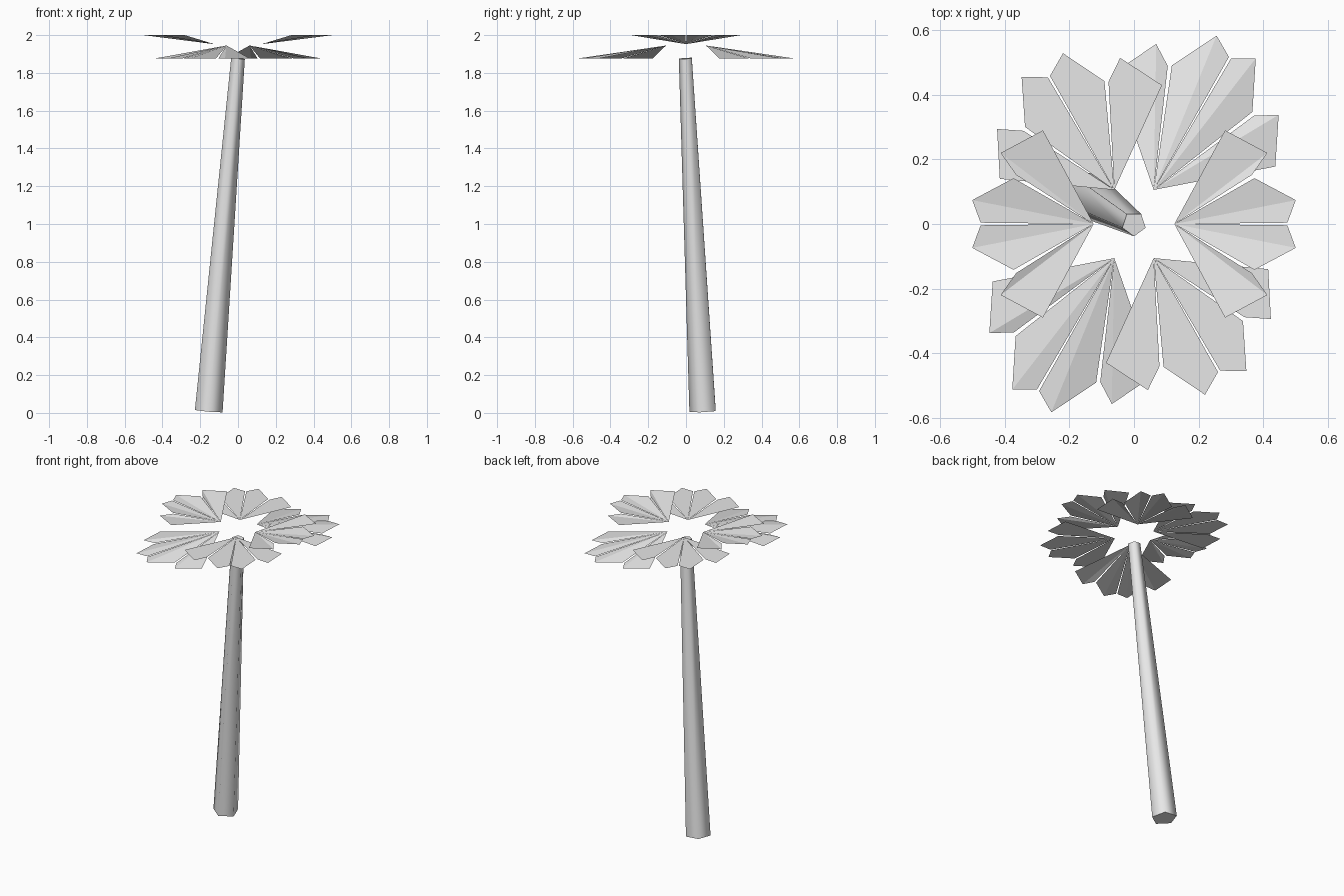
import bpy, bmesh, math
from mathutils import Vector, Matrix

cube = bpy.data.objects.get("Cube")
if cube:
    bpy.data.objects.remove(cube)

# Single pale grey colour
grey = bpy.data.materials.new("pale_grey")
grey.use_nodes = True
grey.diffuse_color = (0.8, 0.8, 0.8, 1)
grey.node_tree.nodes["Principled BSDF"].inputs["Base Color"].default_value = (0.8, 0.8, 0.8, 1)


def finish(bm, name):
    mesh = bpy.data.meshes.new(name)
    bm.to_mesh(mesh)
    bm.free()
    mesh.materials.append(grey)
    obj = bpy.data.objects.new(name, mesh)
    bpy.context.collection.objects.link(obj)
    return obj


def trunk():
    """Leaning, tapered five-sided trunk with caps square to its axis."""
    bm = bmesh.new()
    base, top = Vector((-0.155, 0.095, 0.01)), Vector((0, 0, 1.877))
    axis = (top - base).normalized()
    rings = []
    for centre, radius in ((base, 0.077), (top, 0.038)):
        ring = []
        for i in range(5):
            a = math.radians(72 * i - 90)
            x, y = radius * math.cos(a), radius * math.sin(a)
            z = -(axis.x * x + axis.y * y) / axis.z
            ring.append(bm.verts.new(centre + Vector((x, y, z))))
        rings.append(ring)
    low, high = rings
    for i in range(5):
        j = (i + 1) % 5
        bm.faces.new((low[i], low[j], high[j], high[i])).smooth = True
    for cap in (low[::-1], high):
        for edge in bm.faces.new(cap).edges:
            edge.smooth = False
    finish(bm, "trunk")


def leaf_fan(name, outline, apex_radius, angle, z_in, z_out):
    """Pleated fan of four blades, each creased from the apex to its tip."""
    notch, tip1, shoulder, tip2, end = outline
    shoulder2 = (shoulder[0] - 0.008, shoulder[1] + 0.01)
    blades = (((notch, 0.004), tip1, shoulder), (shoulder2, tip2, end))
    turn = Matrix.Rotation(math.radians(angle), 4, "Z")
    bm = bmesh.new()
    for side in (1, -1):
        for blade in blades:
            apex = bm.verts.new(turn @ Vector((apex_radius, 0, z_in)))
            a, b, c = [bm.verts.new(turn @ Vector((apex_radius + u, side * v, z_out)))
                       for u, v in blade]
            for tri in ((apex, a, b), (apex, b, c)):
                face = bm.faces.new(tri)
                face.normal_update()
                if face.normal.z < 0:
                    face.normal_flip()
    finish(bm, name)


trunk()

# Half outlines: centre notch, inner tip, shoulder, outer tip, outer corner
raised = (0.35, (0.376, 0.074), (0.248, 0.142), (0.288, 0.22), (0.157, 0.29))
level = (0.405, (0.446, 0.074), (0.307, 0.142), (0.345, 0.22), (0.207, 0.29))
drooping = (0.473, (0.511, 0.07), (0.362, 0.144), (0.395, 0.219), (0.251, 0.29))

# Three kinds of leaf, each repeated on the opposite side
for kind, outline, radius, angle, z_in, z_out in (
        ("raised", raised, 0.125, 0, 1.952, 2.0),
        ("level", level, 0.122, 120, 1.942, 1.942),
        ("drooping", drooping, 0.122, 60, 1.945, 1.875)):
    for n in range(2):
        leaf_fan(f"{kind}_leaf_{n + 1}", outline, radius, angle + 180 * n, z_in, z_out)
